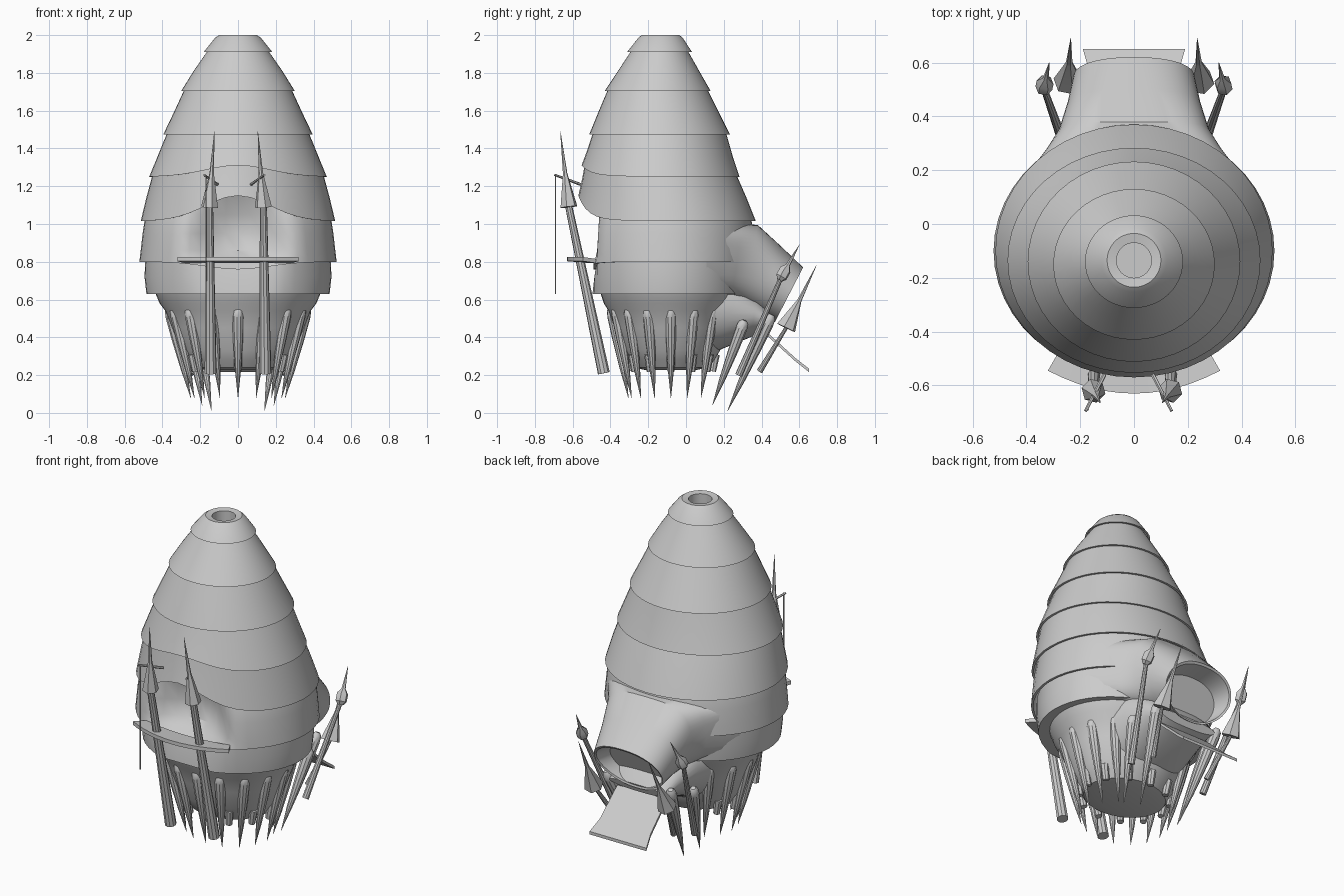
import bpy, bmesh, math
from mathutils import Vector

if "Cube" in bpy.data.objects:
    bpy.data.objects.remove(bpy.data.objects["Cube"])

grey = bpy.data.materials.new("plain grey")
grey.use_nodes = True
grey.diffuse_color = (0.6, 0.6, 0.6, 1)
grey.node_tree.nodes["Principled BSDF"].inputs["Base Color"].default_value = (0.6, 0.6, 0.6, 1)
SEG = 48


def loft(name, rings, cap_start=False, cap_end=False, angle=35):
    """Skin a list of closed point rings into one smooth object."""
    bm = bmesh.new()
    rows = [[bm.verts.new(p) for p in ring] for ring in rings]
    n = len(rows[0])
    for a, b in zip(rows, rows[1:]):
        for i in range(n):
            j = (i + 1) % n
            bm.faces.new((a[i], a[j], b[j], b[i]))
    if cap_start:
        bm.faces.new(rows[0])
    if cap_end:
        bm.faces.new(rows[-1])
    bmesh.ops.recalc_face_normals(bm, faces=bm.faces)
    mesh = bpy.data.meshes.new(name)
    bm.to_mesh(mesh)
    bm.free()
    obj = bpy.data.objects.new(name, mesh)
    bpy.context.collection.objects.link(obj)
    mesh.materials.append(grey)
    bpy.ops.object.select_all(action="DESELECT")
    obj.select_set(True)
    bpy.context.view_layer.objects.active = obj
    bpy.ops.object.shade_smooth_by_angle(angle=math.radians(angle))
    return obj


def oval(rx, ry, cy, z, lift=0, flat=-9, recess=0):
    """Oval ring; the front can be raised, flattened or hollowed."""
    ring = []
    for i in range(SEG):
        a = math.tau * i / SEG
        x, y = rx * math.cos(a), cy + ry * math.sin(a)
        h = z
        if math.sin(a) < 0:
            h += lift * math.exp(-(x / 0.24) ** 2)
            y = max(y, flat)
            y += recess * max(0, 1 - (x / 0.29) ** 2) ** 1.4
        ring.append((x, y, h))
    return ring


def rod(name, start, end, profile, sides=10):
    """Round rod along a line; profile holds (fraction, radius) pairs."""
    start, end = Vector(start), Vector(end)
    axis = end - start
    u = axis.orthogonal().normalized()
    v = axis.normalized().cross(u)
    rings = []
    for t, r in profile:
        rings.append([start + axis * t + r * (u * math.cos(math.tau * k / sides)
                      + v * math.sin(math.tau * k / sides)) for k in range(sides)])
    return loft(name, rings, True, True)


# Roof cap with a smoke hole
loft("roof_cap", [oval(0.065, 0.065, -0.135, 1.84), oval(0.065, 0.065, -0.135, 1.995),
                  oval(0.1, 0.1, -0.135, 2.0), oval(0.122, 0.118, -0.135, 1.985),
                  oval(0.182, 0.172, -0.14, 1.91), oval(0.17, 0.16, -0.14, 1.91)], cap_start=True)

# Overlapping roof tiers: top oval, middle oval, bottom oval, top lift, bottom lift
tiers = [
    ((0.155, 0.145, -0.14, 1.925), (0.235, 0.215, -0.145, 1.81), (0.3, 0.28, -0.15, 1.705), 0, 0),
    ((0.28, 0.26, -0.15, 1.72), (0.34, 0.32, -0.145, 1.59), (0.395, 0.372, -0.14, 1.475), 0, 0),
    ((0.372, 0.35, -0.14, 1.49), (0.425, 0.385, -0.138, 1.36), (0.47, 0.418, -0.135, 1.25), 0, 0.06),
    ((0.45, 0.398, -0.135, 1.27), (0.485, 0.435, -0.115, 1.14), (0.515, 0.47, -0.1, 1.015), 0.06, 0.135),
]
for k, (top, mid, low, rise, lift) in enumerate(tiers):
    inner = (low[0] - 0.013, low[1] - 0.013, low[2], low[3])
    loft(f"roof_tier_{k + 1}", [oval(*top, lift=rise), oval(*mid, lift=(rise + lift) / 2),
                                oval(*low, lift=lift), oval(*inner, lift=lift)])

# Wall with a hollow at the front, and the skirt beneath it
loft("wall", [oval(0.455, 0.39, -0.1, 1.17, flat=-0.48, recess=0.06),
              oval(0.49, 0.44, -0.1, 1.05, flat=-0.48, recess=0.12),
              oval(0.505, 0.46, -0.1, 0.95, flat=-0.48, recess=0.13),
              oval(0.515, 0.465, -0.1, 0.86, flat=-0.483, recess=0.11),
              oval(0.52, 0.465, -0.1, 0.82, flat=-0.485, recess=0.06),
              oval(0.522, 0.465, -0.1, 0.8, lift=-0.04, flat=-0.49),
              oval(0.508, 0.452, -0.1, 0.8, lift=-0.04, flat=-0.475)])
loft("skirt", [oval(0.49, 0.435, -0.1, 0.83, lift=-0.05, flat=-0.47),
               oval(0.495, 0.43, -0.1, 0.72, flat=-0.485),
               oval(0.485, 0.42, -0.1, 0.63, flat=-0.495),
               oval(0.43, 0.37, -0.08, 0.63)])

# Rounded underside
loft("underside", [oval(0.44, 0.375, -0.08, 0.64), oval(0.415, 0.355, -0.08, 0.58),
                   oval(0.385, 0.33, -0.08, 0.54), oval(0.35, 0.3, -0.08, 0.45),
                   oval(0.305, 0.26, -0.08, 0.33), oval(0.27, 0.23, -0.08, 0.28),
                   oval(0.24, 0.2, -0.08, 0.24), oval(0.17, 0.14, -0.08, 0.228)], cap_end=True)


def arch(ytop, ztop, ybot, zbot, w, power=0.75, taper=0.15):
    """Tilted arch section; low power is boxy, taper narrows its foot."""
    ring = []
    for i in range(SEG):
        a = math.tau * i / SEG
        c, s = math.cos(a), math.sin(a)
        sx = math.copysign(abs(c) ** power, c)
        t = 0.5 + 0.5 * math.copysign(abs(s) ** power, s)
        x = w * sx * (1 - taper + taper * min(1, t * 2))
        ring.append((x, ybot + (ytop - ybot) * t, zbot + (ztop - zbot) * t))
    return ring


# Entrance hood growing out of the wall, with a shallow mouth
loft("entrance_hood", [arch(0.12, 1.0, 0.1, 0.64, 0.44, 0.35, 0.06),
                       arch(0.21, 1.0, 0.18, 0.625, 0.385, 0.4, 0.06),
                       arch(0.3, 1.0, 0.24, 0.6, 0.325, 0.5, 0.08),
                       arch(0.38, 0.995, 0.3, 0.57, 0.28, 0.6, 0.1),
                       arch(0.5, 0.885, 0.38, 0.525, 0.248, 0.75),
                       arch(0.62, 0.77, 0.47, 0.48, 0.225, 0.88),
                       arch(0.612, 0.758, 0.467, 0.492, 0.213, 0.88),
                       arch(0.5, 0.74, 0.39, 0.495, 0.19, 0.88)], cap_end=True)

# Rounded passage belly below the hood
loft("passage_belly", [arch(0.12, 0.75, -0.05, 0.27, 0.3), arch(0.28, 0.72, 0.17, 0.33, 0.26),
                       arch(0.38, 0.62, 0.34, 0.4, 0.22), arch(0.47, 0.5, 0.45, 0.45, 0.19)],
     cap_end=True)


def board(name, path, half_widths, thick):
    """Flat board swept along (y, z) points with a width at each."""
    rings = [[(-w, y, z), (w, y, z), (w, y, z - thick), (-w, y, z - thick)]
             for (y, z), w in zip(path, half_widths)]
    return loft(name, rings, True, True, 20)


# Entry ramp
board("entry_ramp", [(0.42, 0.435), (0.58, 0.29), (0.65, 0.235)], [0.165, 0.17, 0.19], 0.018)

# Curved front shelf
shelf = []
for k in range(13):
    t = k / 6 - 1
    bow = 0.085 * (1 - t * t)
    outer = Vector((0.32 * t, -0.545 - bow, 0.825))
    inner = Vector((0.28 * t, -0.475 - 0.4 * bow, 0.815))
    drop = Vector((0, 0, -0.022))
    shelf.append([outer, inner, inner + drop, outer + drop])
loft("front_shelf", shelf, True, True)

# Hanging stakes around the underside
stake = [(0, 0.014), (0.03, 0.027), (0.1, 0.031), (0.35, 0.027), (0.7, 0.016), (1, 0.001)]
count = 16
for k in range(count):
    a = math.tau * k / count
    c, s = math.cos(a), math.sin(a)
    if s < 0.75:
        rod(f"stake_{k + 1}", (0.365 * c, 0.315 * s - 0.08, 0.56),
            (0.25 * c, 0.225 * s - 0.08, 0.08), stake)

# Short pegs under the base
for k in range(12):
    a = math.tau * k / 12
    c, s = math.cos(a), math.sin(a)
    rod(f"peg_{k + 1}", (0.28 * c, 0.235 * s - 0.08, 0.31), (0.26 * c, 0.22 * s - 0.08, 0.22),
        [(0, 0.024), (1, 0.019)], 8)


def spear(name, base, head, tip, r, head_profile):
    """Shaft with a shaped head and a thin point."""
    rod(name + "_shaft", base, head, [(0, r), (1, r * 0.6)])
    rod(name + "_head", head, tip, head_profile, 6)


def cone_head(r):
    return [(0, r), (0.42, 0.014), (0.45, 0.012), (1, 0.001)]


knob_head = [(-0.1, 0.016), (0, 0.032), (0.22, 0.032), (0.36, 0.012), (1, 0.001)]

# Spears and entrance stakes on both sides
for side, s in (("left", 1), ("right", -1)):
    spear("front_spear_" + side, (0.145 * s, -0.435, 0.21), (0.1425 * s - 0.008, -0.62, 1.09),
          (0.115 * s - 0.01, -0.665, 1.49), 0.032, cone_head(0.046))
    spear("hood_spear_" + side, (0.255 * s, 0.28, 0.2), (0.335 * s, 0.505, 0.72),
          (0.315 * s, 0.6, 0.89), 0.02, knob_head)
    spear("ramp_spear_" + side, (0.19 * s, 0.39, 0.22), (0.245 * s, 0.53, 0.45),
          (0.235 * s, 0.69, 0.78), 0.016, cone_head(0.055))
    rod("entrance_stake_" + side, (0.215 * s, 0.455, 0.52), (0.14 * s, 0.22, 0.01), stake)
    rod("passage_stake_" + side, (0.265 * s, 0.31, 0.49), (0.19 * s, 0.14, 0.04), stake)
    # Small crossbars on the front spears
    rod("spear_crossbar_" + side, (0.09 * s - 0.02, -0.56, 1.21), (0.16 * s - 0.02, -0.695, 1.26),
        [(0, 0.008), (1, 0.006)], 6)

# Cord hanging from the right crossbar
rod("hanging_cord", (-0.17, -0.69, 1.26), (-0.17, -0.69, 0.63), [(0, 0.003), (1, 0.003)], 5)
